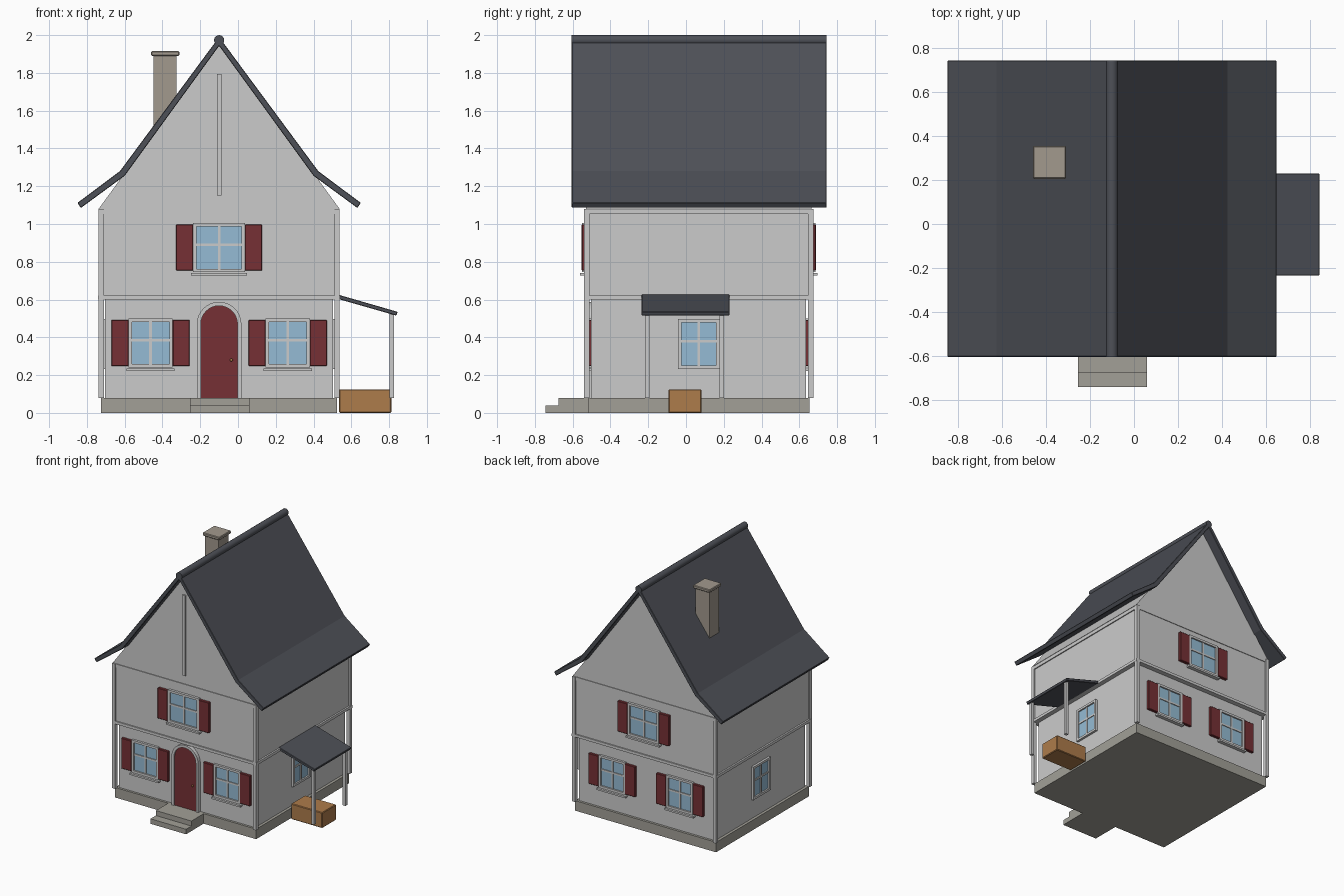
import bpy, bmesh, math
from mathutils import Matrix, Vector

if "Cube" in bpy.data.objects:
    bpy.data.objects.remove(bpy.data.objects["Cube"])

CX, CY = -0.1, 0.067   # house centre


def mat(name, r, g, b):
    m = bpy.data.materials.new(name)
    m.diffuse_color = (r, g, b, 1)
    m.use_nodes = True
    m.node_tree.nodes["Principled BSDF"].inputs["Base Color"].default_value = m.diffuse_color
    return m


ROOF = mat("slate", 0.075, 0.08, 0.095)
RED = mat("red_paint", 0.18, 0.03, 0.035)
GLASS = mat("glass", 0.3, 0.5, 0.66)
STONE = mat("stone", 0.36, 0.35, 0.31)
BRICK = mat("chimney_stone", 0.36, 0.32, 0.27)
WOOD = mat("wood", 0.42, 0.2, 0.07)


def finish(name, bm, m=None, M=None, bevel=0):
    bmesh.ops.recalc_face_normals(bm, faces=bm.faces)
    me = bpy.data.meshes.new(name)
    bm.to_mesh(me)
    bm.free()
    ob = bpy.data.objects.new(name, me)
    bpy.context.collection.objects.link(ob)
    if m:
        me.materials.append(m)
    if M:
        ob.matrix_world = M
    if bevel:
        ob.modifiers.new("bevel", 'BEVEL').width = bevel
    return ob


def box(name, x0, x1, y0, y1, z0, z1, m=None, M=None, bevel=0):
    bm = bmesh.new()
    bmesh.ops.create_cube(bm, size=1)
    bmesh.ops.scale(bm, vec=(x1 - x0, y1 - y0, z1 - z0), verts=bm.verts)
    bmesh.ops.translate(bm, vec=((x0 + x1) / 2, (y0 + y1) / 2, (z0 + z1) / 2), verts=bm.verts)
    return finish(name, bm, m, M, bevel)


def prism(name, pts, y0, y1, m=None, bevel=0):
    """Extrude an x-z profile along y."""
    bm = bmesh.new()
    f = bm.faces.new([bm.verts.new((x, y0, z)) for x, z in pts])
    ext = bmesh.ops.extrude_face_region(bm, geom=[f])["geom"]
    bmesh.ops.translate(bm, vec=(0, y1 - y0, 0),
                        verts=[v for v in ext if isinstance(v, bmesh.types.BMVert)])
    return finish(name, bm, m, bevel=bevel)


def window(name, x, y, z, w, h, angle=0, shutters=True):
    """Window standing on a wall; local -y points outwards."""
    M = Matrix.Translation((x, y, z)) @ Matrix.Rotation(math.radians(angle), 4, 'Z')
    a, b, t = w / 2, h / 2, 0.018
    box(name + "_glass", -a + t, a - t, -0.006, 0.005, -b + t, b - t, GLASS, M)
    for s, side in ((-1, "left"), (1, "right")):
        xs = sorted((s * a, s * (a - t)))
        box(f"{name}_jamb_{side}", *xs, -0.018, 0.005, -b, b, None, M)
        zs = sorted((s * b, s * (b - t)))
        box(f"{name}_rail_{side}", -a + t, a - t, -0.018, 0.005, *zs, None, M)
        if shutters:
            xs = sorted((s * a, s * (a + 0.09)))
            box(f"{name}_shutter_{side}", *xs, -0.02, 0.005, -b + 0.008, b - 0.008, RED, M, 0.003)
    box(name + "_mullion", -0.007, 0.007, -0.012, 0.005, -b + t, b - t, None, M)
    box(name + "_crossbar", -a + t, a - t, -0.012, 0.005, 0.008, 0.022, None, M)
    if shutters:
        box(name + "_sill", -a - 0.01, a + 0.01, -0.028, 0.005, -b - 0.018, -b - 0.004, None, M)


# plinth, recessed ground floor, overhanging upper floor
box("plinth", -0.725, 0.525, -0.52, 0.655, 0, 0.08, STONE)
box("ground_floor", -0.703, 0.503, -0.502, 0.636, 0.08, 0.61)
box("upper_floor", -0.727, 0.527, -0.53, 0.665, 0.6, 1.08)
box("middle_band", -0.74, 0.54, -0.54, 0.675, 0.6, 0.622)
box("top_band", -0.735, 0.535, -0.536, 0.67, 1.053, 1.08)
for i, x in enumerate((-0.738, 0.51)):
    for j, y in enumerate((-0.54, 0.647)):
        box(f"corner_post_{i}{j}", x, x + 0.028, y, y + 0.028, 0.08, 1.08)

# gable block under the roof
prism("gable", [(CX - 0.638, 1.08), (CX + 0.638, 1.08), (CX, 1.953)], -0.53, 0.665)
box("gable_post", CX - 0.012, CX + 0.012, -0.545, -0.52, 1.15, 1.795)

# flared roof with ridge roll
half = [(0.525, 1.28), (0.75, 1.112), (0.732, 1.085), (0.5, 1.255)]
right = [(CX + x, z) for x, z in half]
left = [(CX - x, z) for x, z in reversed(half)]
prism("roof", [(CX, 1.99)] + right + [(CX, 1.943)] + left, -0.605, 0.745, ROOF, 0.003)
bm = bmesh.new()
bmesh.ops.create_cone(bm, cap_ends=True, segments=16, radius1=0.027, radius2=0.027, depth=1.35)
ridge = finish("ridge_roll", bm, ROOF, Matrix.Translation((CX, 0.07, 1.973))
               @ Matrix.Rotation(math.pi / 2, 4, 'X'))
for p in ridge.data.polygons:
    p.use_smooth = len(p.vertices) == 4

# chimney
box("chimney", -0.447, -0.325, 0.22, 0.342, 1.4, 1.895, BRICK)
box("chimney_cap", -0.46, -0.31, 0.206, 0.356, 1.89, 1.915, BRICK, None, 0.005)

# windows
for s, n in ((-1, "left"), (1, "right")):
    window(f"front_window_{n}", CX + s * 0.363, -0.502, 0.37, 0.235, 0.26)
    window(f"back_window_{n}", CX + s * 0.3, 0.636, 0.37, 0.235, 0.26, 180)
    window(f"side_window_{n}", CX + s * 0.603, CY, 0.365, 0.22, 0.265, s * 90, False)
window("front_upper_window", CX, -0.532, 0.875, 0.275, 0.26)
window("back_upper_window", CX, 0.667, 0.875, 0.275, 0.26, 180)


# arched door, surround and knob
def arch(r, spring=0.47, n=16):
    a = [(CX + r * math.cos(math.pi * i / n), spring + r * math.sin(math.pi * i / n))
         for i in range(n + 1)]
    return [(CX + r, 0.08)] + a + [(CX - r, 0.08)]


prism("door", arch(0.098), -0.52, -0.49, RED)
prism("door_surround", arch(0.118) + arch(0.097)[::-1], -0.53, -0.49)
bm = bmesh.new()
bmesh.ops.create_uvsphere(bm, u_segments=10, v_segments=6, radius=0.008)
finish("door_knob", bm, WOOD, Matrix.Translation((-0.035, -0.527, 0.28)))

# front steps
box("upper_step", -0.255, 0.06, -0.675, -0.51, 0, 0.08, STONE)
box("lower_step", -0.255, 0.06, -0.743, -0.675, 0, 0.04, STONE)

# side porch with crate
prism("porch_roof", [(0.52, 0.629), (0.845, 0.535), (0.838, 0.515), (0.52, 0.606)],
      -0.235, 0.23, ROOF, 0.003)
for y, n in ((-0.205, "front"), (0.19, "back")):
    box("porch_post_" + n, 0.802, 0.827, y - 0.012, y + 0.012, 0.08, 0.525)
box("crate", 0.535, 0.812, -0.093, 0.083, 0, 0.125, WOOD, None, 0.005)
